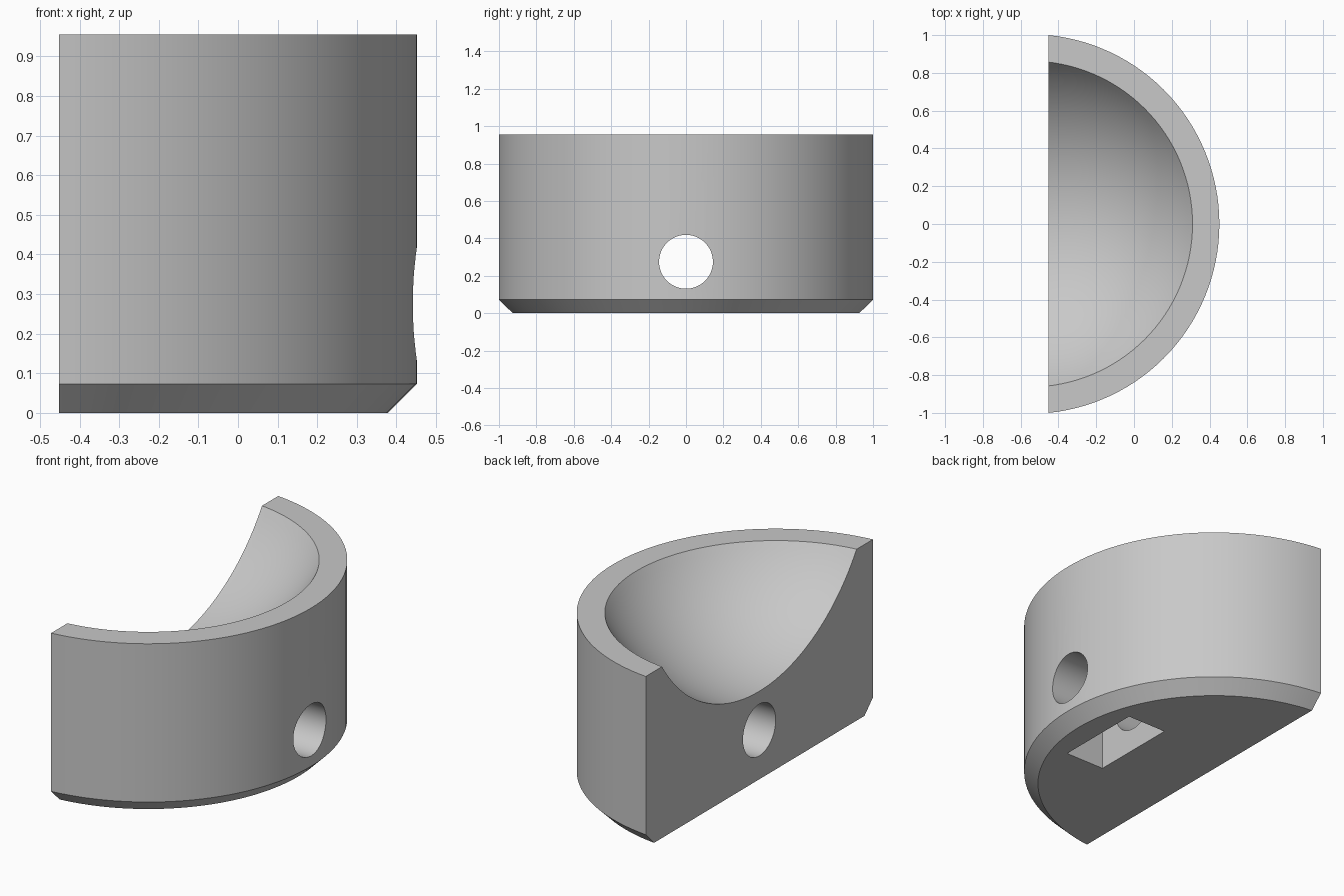
import bpy, bmesh, math
from mathutils import Vector, Matrix

cube = bpy.data.objects.get("Cube")
if cube:
    bpy.data.objects.remove(cube, do_unlink=True)

HEIGHT, RADIUS, RIM = 0.955, 1.005, 0.863
CHAMFER = 0.073
AXIS_X, FLAT_X = -0.553, -0.452      # lathe axis and flat cut face
BOWL_RISE = 0.559                    # bowl sphere centre above the rim
HOLE_Z, HOLE_R = 0.275, 0.144

grey = bpy.data.materials.new("plain grey")
grey.use_nodes = True
colour = (0.58, 0.58, 0.58, 1)
grey.diffuse_color = colour
grey.node_tree.nodes["Principled BSDF"].inputs["Base Color"].default_value = colour


def make_object(name, bm):
    bmesh.ops.recalc_face_normals(bm, faces=bm.faces)
    mesh = bpy.data.meshes.new(name)
    bm.to_mesh(mesh)
    bm.free()
    mesh.materials.append(grey)
    obj = bpy.data.objects.new(name, mesh)
    bpy.context.collection.objects.link(obj)
    return obj


# Half round body: lathe the chamfered wall and spherical bowl
bowl_r = math.hypot(BOWL_RISE, RIM)
sweep = math.asin(RIM / bowl_r)
profile = [(0, 0), (RADIUS - CHAMFER, 0), (RADIUS, CHAMFER), (RADIUS, HEIGHT)]
for i in range(25):
    a = sweep * (1 - i / 24)
    profile.append((bowl_r * math.sin(a),
                    HEIGHT + BOWL_RISE - bowl_r * math.cos(a)))

bm = bmesh.new()
verts = [bm.verts.new((AXIS_X + r, 0, z)) for r, z in profile]
edges = [bm.edges.new(pair) for pair in zip(verts, verts[1:])]
bmesh.ops.spin(bm, geom=verts + edges, cent=(AXIS_X, 0, 0), axis=(0, 0, 1),
               angle=2 * math.pi, steps=128)
bmesh.ops.remove_doubles(bm, verts=bm.verts, dist=0.0001)

# Slice off the flat side and cap it
bmesh.ops.bisect_plane(bm, geom=bm.verts[:] + bm.edges[:] + bm.faces[:],
                       plane_co=(FLAT_X, 0, 0), plane_no=(1, 0, 0),
                       clear_inner=True)
bmesh.ops.holes_fill(bm, edges=[e for e in bm.edges if e.is_boundary], sides=0)
body = make_object("half_round_bowl_body", bm)

# Bolt hole running straight through
bm = bmesh.new()
bmesh.ops.create_cone(bm, cap_ends=True, segments=64, radius1=HOLE_R,
                      radius2=HOLE_R, depth=3,
                      matrix=Matrix.Translation((0, 0, HOLE_Z))
                      @ Matrix.Rotation(math.pi / 2, 4, 'Y'))
hole = make_object("bolt_hole_cutter", bm)

# Nut slot open at the underside
bm = bmesh.new()
bmesh.ops.create_cube(bm, size=1,
                      matrix=Matrix.Translation((0.126, 0, 0.215))
                      @ Matrix.Diagonal((0.244, 0.51, 0.63, 1)))
slot = make_object("nut_slot_cutter", bm)

bpy.context.view_layer.objects.active = body
body.select_set(True)
for cutter in (slot, hole):
    cutter.hide_render = True
    mod = body.modifiers.new("cut", 'BOOLEAN')
    mod.operation = 'DIFFERENCE'
    mod.solver = 'EXACT'
    mod.object = cutter
    bpy.ops.object.modifier_apply(modifier=mod.name)
    bpy.data.objects.remove(cutter, do_unlink=True)

bpy.ops.object.shade_smooth_by_angle(angle=math.radians(30))
